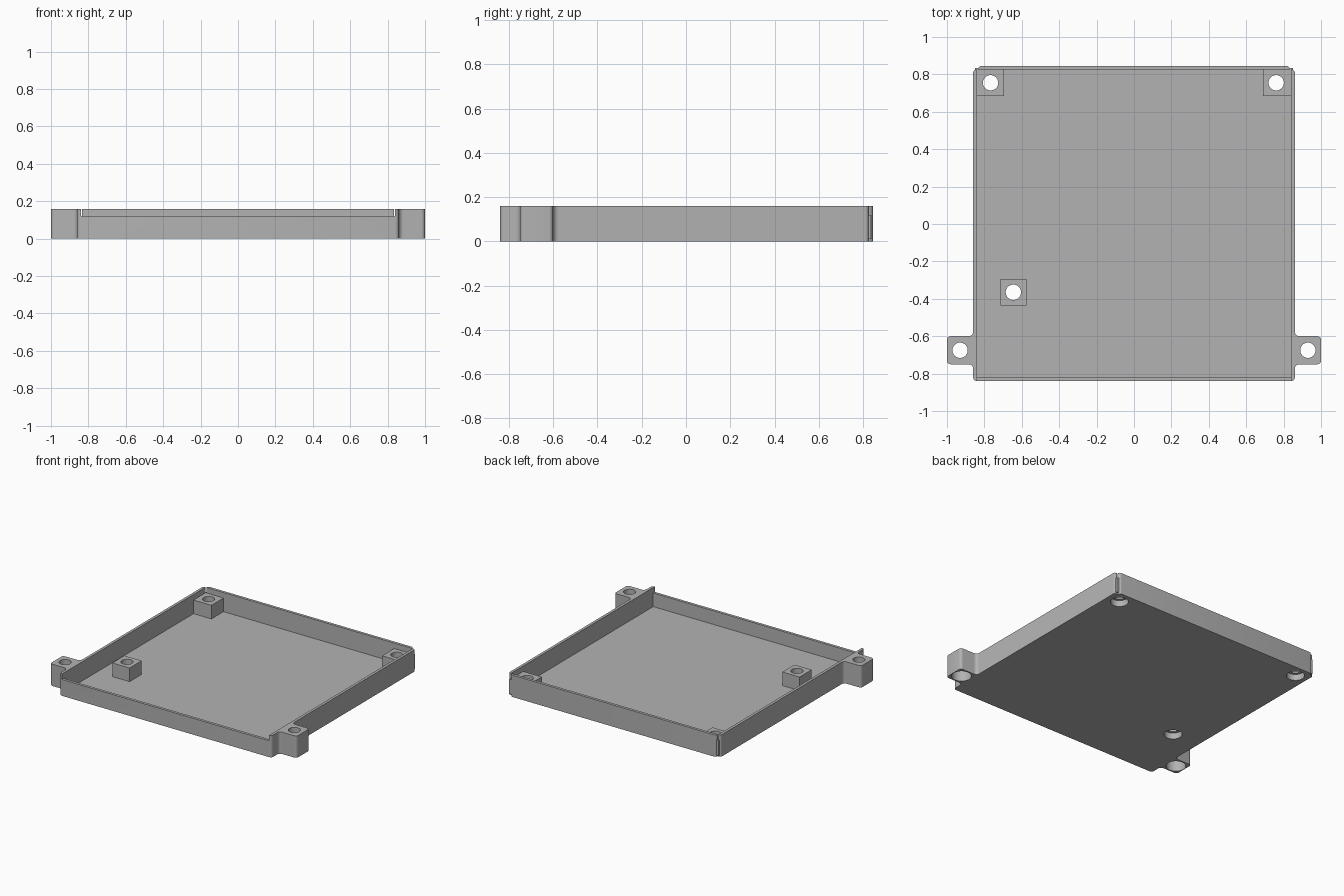
import bpy
import bmesh
import math

cube = bpy.data.objects.get("Cube")
if cube:
    bpy.data.objects.remove(cube, do_unlink=True)

grey = bpy.data.materials.new("plain grey")
grey.use_nodes = True
colour = (0.45, 0.45, 0.45, 1)
grey.diffuse_color = colour
grey.node_tree.nodes["Principled BSDF"].inputs["Base Color"].default_value = colour

HEIGHT, FLOOR, BOSS_TOP = 0.16, 0.02, 0.12


def prism(name, outline, z0, z1):
    """Extrude a flat outline between two heights."""
    bm = bmesh.new()
    face = bm.faces.new([bm.verts.new((x, y, z0)) for x, y in outline])
    up = bmesh.ops.extrude_face_region(bm, geom=[face])["geom"]
    bmesh.ops.translate(bm, vec=(0, 0, z1 - z0),
                        verts=[v for v in up if isinstance(v, bmesh.types.BMVert)])
    bmesh.ops.recalc_face_normals(bm, faces=bm.faces)
    mesh = bpy.data.meshes.new(name)
    bm.to_mesh(mesh)
    bm.free()
    mesh.materials.append(grey)
    obj = bpy.data.objects.new(name, mesh)
    bpy.context.collection.objects.link(obj)
    return obj


def box(name, x0, x1, y0, y1, z0, z1):
    return prism(name, [(x0, y0), (x1, y0), (x1, y1), (x0, y1)], z0, z1)


def disc(name, x, y, radius, z0, z1, sides=32):
    angles = [math.tau * i / sides for i in range(sides)]
    return prism(name, [(x + radius * math.cos(a), y + radius * math.sin(a))
                        for a in angles], z0, z1)


def arc(cx, cy, r, start, end, steps=5):
    """Points of an arc, angles in degrees."""
    angles = [math.radians(start + (end - start) * i / steps) for i in range(steps + 1)]
    return [(cx + r * math.cos(a), cy + r * math.sin(a)) for a in angles]


def combine(target, other, operation):
    mod = target.modifiers.new(operation, "BOOLEAN")
    mod.operation, mod.solver, mod.object = operation, "EXACT", other
    bpy.ops.object.select_all(action="DESELECT")
    bpy.context.view_layer.objects.active = target
    target.select_set(True)
    bpy.ops.object.modifier_apply(modifier=mod.name)
    bpy.data.objects.remove(other, do_unlink=True)


# Outer outline of the +x half: front corner, ear with fillets, stepped back corner
half = (arc(0.84, -0.82, 0.02, -90, 0)
        + arc(0.885, -0.775, 0.025, 180, 90)
        + arc(0.98, -0.73, 0.02, -90, 0)
        + arc(0.98, -0.62, 0.02, 0, 90)
        + arc(0.885, -0.575, 0.025, 270, 180)
        + arc(0.845, 0.81, 0.015, 0, 90)
        + [(0.838, 0.825)]
        + arc(0.815, 0.825, 0.02, 0, 90))
outline = half + [(-x, y) for x, y in reversed(half)]
tray = prism("tray", outline, 0, HEIGHT)

# Hollow inside, and the lowered front wall
combine(tray, box("cavity", -0.84, 0.84, -0.82, 0.825, FLOOR, 0.3), "DIFFERENCE")
combine(tray, box("front_notch", -0.84, 0.84, -0.9, -0.8, BOSS_TOP, 0.3), "DIFFERENCE")

# Square screw bosses: two against the back corners, one free-standing
bosses = [(-0.85, -0.695, 0.685, 0.835), (0.69, 0.85, 0.685, 0.835),
          (-0.715, -0.575, -0.435, -0.295)]
for bounds in bosses:
    combine(tray, box("boss", *bounds, 0.01, BOSS_TOP), "UNION")

# Screw holes with a wider recess underneath: x, y, recess radius, recess depth
holes = [(-0.767, 0.755, 0.06, 0.045), (0.76, 0.755, 0.06, 0.045),
         (-0.645, -0.365, 0.06, 0.045),
         (-0.93, -0.675, 0.066, 0.09), (0.93, -0.675, 0.066, 0.09)]
for x, y, radius, depth in holes:
    combine(tray, disc("hole", x, y, 0.041, -0.1, 0.3), "DIFFERENCE")
    combine(tray, disc("recess", x, y, radius, -0.1, depth), "DIFFERENCE")

# Smooth the round walls, keep the edges sharp
bpy.ops.object.shade_smooth_by_angle(angle=math.radians(30))
